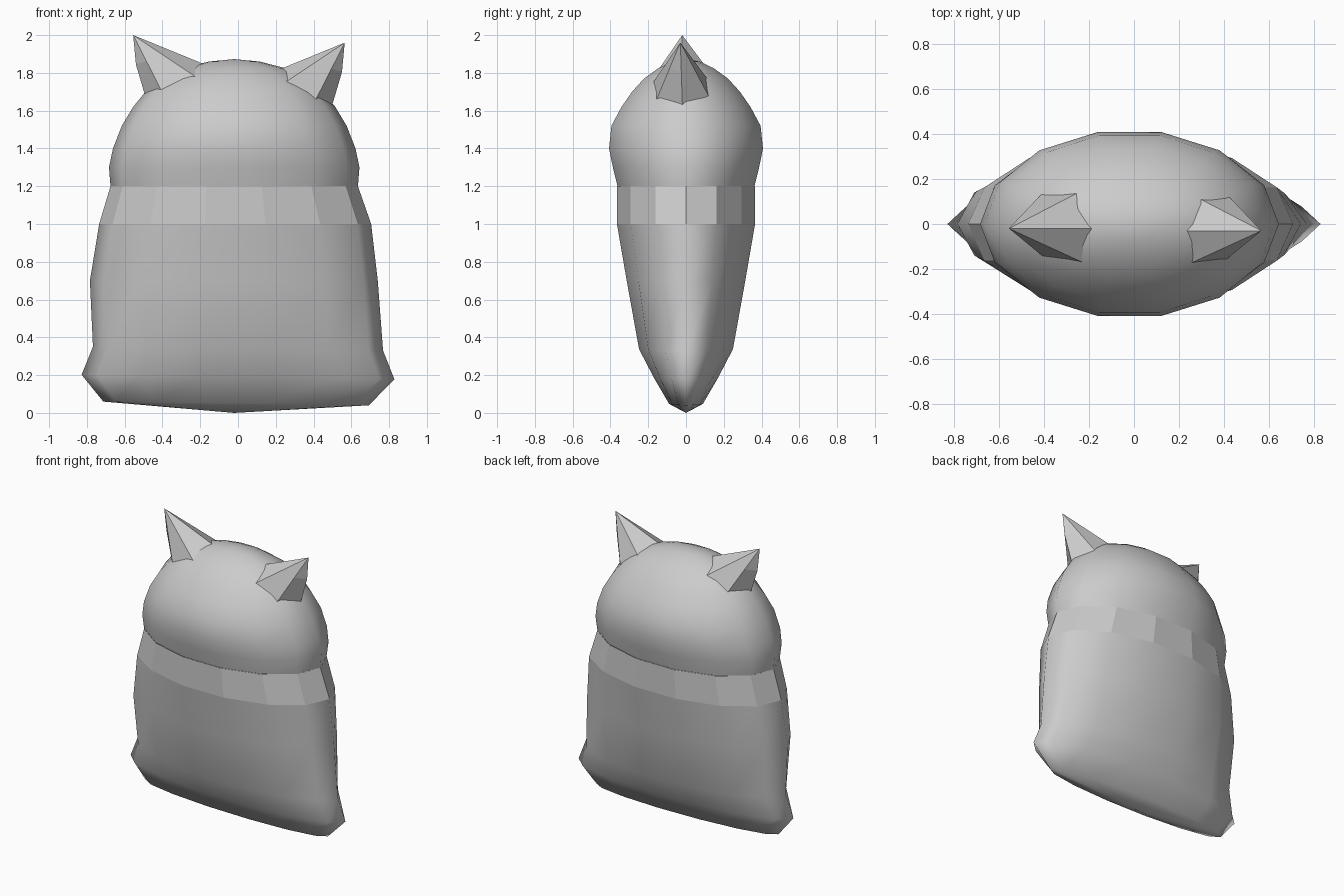
import bpy, math
from mathutils import Vector

if "Cube" in bpy.data.objects:
    bpy.data.objects.remove(bpy.data.objects["Cube"])

grey = bpy.data.materials.new("plain_grey")
grey.diffuse_color = (0.6, 0.6, 0.6, 1)
grey.use_nodes = True
grey.node_tree.nodes["Principled BSDF"].inputs["Base Color"].default_value = grey.diffuse_color
SIDES = 14


def make(name, verts, faces, smooth):
    mesh = bpy.data.meshes.new(name)
    mesh.from_pydata(verts, [], faces)
    mesh.materials.append(grey)
    for p in mesh.polygons:
        p.use_smooth = smooth
    obj = bpy.data.objects.new(name, mesh)
    bpy.context.collection.objects.link(obj)
    return obj


def loft(name, rings, smooth, bottom=None, top=None, tilt=0.0):
    """Stack of oval rings (z, centre x, half width, half depth), optional poles."""
    verts, faces = [], []
    for z, cx, a, b in rings:
        t = tilt if z < 0.5 else 0
        for i in range(SIDES):
            ang = 2 * math.pi * i / SIDES
            x = a * math.cos(ang)
            verts.append((cx + x, b * math.sin(ang), z - t * x))
    n = len(rings)
    for r in range(n - 1):
        for i in range(SIDES):
            j = (i + 1) % SIDES
            faces.append((r * SIDES + i, r * SIDES + j,
                          (r + 1) * SIDES + j, (r + 1) * SIDES + i))
    for pole, start, flip in ((bottom, 0, True), (top, (n - 1) * SIDES, False)):
        if pole:
            verts.append(pole)
            k = len(verts) - 1
            for i in range(SIDES):
                a, b = start + i, start + (i + 1) % SIDES
                faces.append((b, a, k) if flip else (a, b, k))
    return make(name, verts, faces, smooth)


# Sack-shaped body narrowing to a thin bottom edge
loft("body", [
    (0.05, -0.01, 0.703, 0.092),
    (0.19, 0.0, 0.828, 0.175),
    (0.34, 0.0, 0.768, 0.255),
    (0.70, -0.022, 0.762, 0.322),
    (1.00, -0.015, 0.72, 0.375),
], True, bottom=(-0.02, 0, 0.0), tilt=0.014)

# Faceted neck band
loft("neck_band", [(1.00, -0.015, 0.72, 0.375),
                   (1.20, -0.02, 0.655, 0.375)], False)

# Rounded head
loft("head", [
    (1.20, -0.02, 0.655, 0.372),
    (1.30, -0.02, 0.663, 0.397),
    (1.40, -0.02, 0.642, 0.418),
    (1.52, -0.02, 0.595, 0.405),
    (1.62, -0.02, 0.535, 0.350),
    (1.70, -0.02, 0.470, 0.293),
    (1.77, -0.02, 0.385, 0.228),
    (1.825, -0.02, 0.270, 0.150),
    (1.86, -0.02, 0.135, 0.075),
], True, top=(-0.02, 0, 1.873))

# Six-sided pointed ears, sunk slightly into the head
APEX = Vector((0.565, -0.03, 1.96))
BASE = [(0.50, -0.02, 1.65), (0.43, 0.113, 1.69), (0.297, 0.109, 1.775),
        (0.235, -0.03, 1.825), (0.288, -0.157, 1.775), (0.425, -0.145, 1.685)]


def ear(name, side, shift):
    pts = [APEX]
    for i, b in enumerate(BASE):
        d = Vector(b) - APEX
        mid = APEX + d * 0.5
        if i == 0:                      # outer ridge bows outward
            mid.x += 0.018
        pts += [mid, APEX + d * 1.18]
    verts = [(p.x * side + shift[0], p.y + shift[1], p.z + shift[2]) for p in pts]
    faces = []
    for i in range(6):
        j = (i + 1) % 6
        m, e, m2, e2 = 1 + 2 * i, 2 + 2 * i, 1 + 2 * j, 2 + 2 * j
        faces += [(0, m, m2), (m, e, e2, m2)]
    faces.append(tuple(2 + 2 * i for i in reversed(range(6))))
    if side < 0:
        faces = [f[::-1] for f in faces]
    make(name, verts, faces, False)


ear("right_ear", 1, (0, 0, 0))
ear("left_ear", -1, (0.01, 0.01, 0.04))
